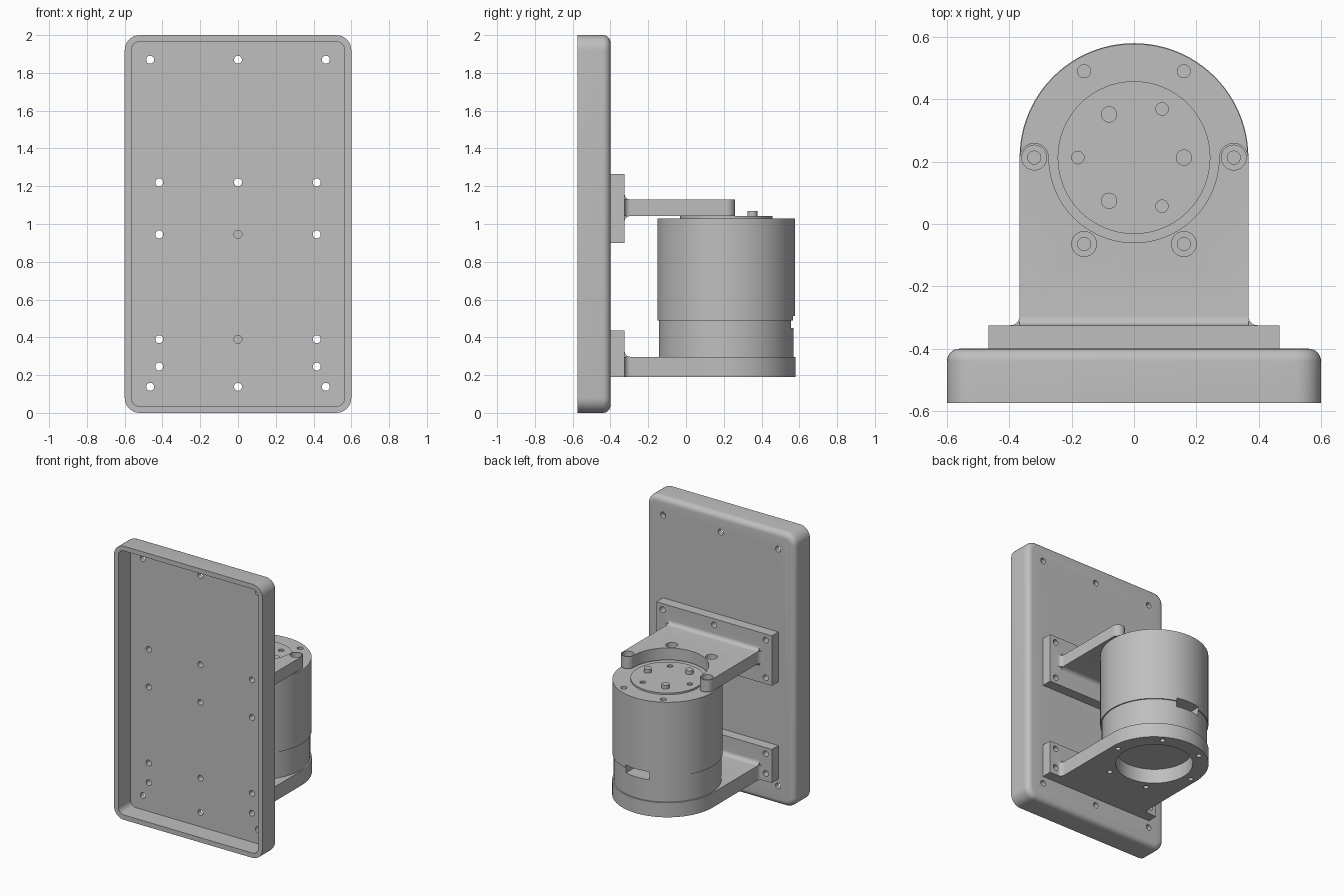
import bpy, bmesh
from math import sin, cos, radians, pi
from mathutils import Matrix

if "Cube" in bpy.data.objects:
    bpy.data.objects.remove(bpy.data.objects["Cube"])

grey = bpy.data.materials.new("plain grey")
grey.use_nodes = True
grey.diffuse_color = (0.52, 0.52, 0.52, 1)
grey.node_tree.nodes["Principled BSDF"].inputs["Base Color"].default_value = (0.52, 0.52, 0.52, 1)

AXIS_Y = 0.213      # motor axis position
ROOT = -0.325       # flange face where the bracket plates start
HALF = 0.367        # half width of the bracket plates
FILLET = 0.03
AXES = {"x": lambda a, b, c: (c, a, b),
        "y": lambda a, b, c: (a, c, b),
        "z": lambda a, b, c: (a, b, c)}


def arc(cx, cy, r, start, end, n=12):
    steps = [radians(start + (end - start) * i / n) for i in range(n + 1)]
    return [(cx + r * cos(t), cy + r * sin(t)) for t in steps]


def loft(name, rings, axis="z"):
    """Skin a list of (outline, offset) rings and cap both ends."""
    bm = bmesh.new()
    place = AXES[axis]
    loops = [[bm.verts.new(place(a, b, c)) for a, b in pts] for pts, c in rings]
    for low, high in zip(loops, loops[1:]):
        for i in range(len(low)):
            j = (i + 1) % len(low)
            bm.faces.new((low[i], low[j], high[j], high[i]))
    bm.faces.new(loops[0])
    bm.faces.new(loops[-1])
    bmesh.ops.recalc_face_normals(bm, faces=bm.faces)
    mesh = bpy.data.meshes.new(name)
    bm.to_mesh(mesh)
    bm.free()
    mesh.materials.append(grey)
    ob = bpy.data.objects.new(name, mesh)
    bpy.context.collection.objects.link(ob)
    return ob


def prism(name, pts, low, high, axis="z"):
    return loft(name, [(pts, low), (pts, high)], axis)


def disc(name, x, y, r, low, high, axis="z", n=24):
    return prism(name, arc(x, y, r, 0, 360 - 360 / n, n - 1), low, high, axis)


def box(name, x, y, z):
    return prism(name, [(x[0], y[0]), (x[1], y[0]), (x[1], y[1]), (x[0], y[1])], *z)


def combine(ob, others, operation):
    """Boolean each helper into the part, then discard the helper."""
    bpy.context.view_layer.objects.active = ob
    for other in others:
        mod = ob.modifiers.new("combine", "BOOLEAN")
        mod.operation, mod.solver, mod.object = operation, "EXACT", other
        bpy.ops.object.modifier_apply(modifier=mod.name)
        bpy.data.objects.remove(other)


def smooth(ob):
    bpy.ops.object.select_all(action="DESELECT")
    ob.select_set(True)
    bpy.context.view_layer.objects.active = ob
    bpy.ops.object.shade_smooth_by_angle(angle=radians(30))


def bolt_circle(r, radius, low, high, angles=range(0, 360, 60)):
    return [disc("hole", radius * cos(radians(a)), AXIS_Y + radius * sin(radians(a)), r, low, high)
            for a in angles]


def wall_holes(spots, low, high):
    return [disc("hole", x, z, 0.021, low, high, "y") for x, z in spots]


# Mounting hole positions
corner_spots = [(x, z) for z in (0.138, 1.87) for x in (-0.465, 0, 0.465)]
upper_spots = [(x, z) for z in (0.945, 1.22) for x in (-0.417, 0, 0.417)]
lower_spots = [(-0.417, 0.39), (0, 0.39), (0.417, 0.39), (-0.417, 0.245), (0.417, 0.245)]


# Back panel: shallow tray open at the front, rounded along its rear edge
def rounded(inset):
    r = 0.08 - inset
    pts = []
    for cx, cz, a in ((0.52, 1.92, 0), (-0.52, 1.92, 90), (-0.52, 0.08, 180), (0.52, 0.08, 270)):
        pts += arc(cx, cz, r, a, a + 90, 8)
    return pts


rear = [(rounded(0.04 * (1 - cos(t))), -0.44 + 0.04 * sin(t)) for t in [i * pi / 12 for i in range(7)]]
tray = [(rounded(0.035), -0.435), (rounded(0.035), -0.575), (rounded(0), -0.575)]
panel = loft("back_panel", tray + rear, "y")
combine(panel, wall_holes(corner_spots + upper_spots + lower_spots, -0.5, -0.35), "DIFFERENCE")
smooth(panel)


# Brackets: flange, plate with side fillets, and fillet strips on the faces
def bracket(name, half_end, plate_z, flange_z, strips):
    half = [(HALF + FILLET, ROOT - 0.03)]
    half += arc(HALF + FILLET, ROOT + FILLET, FILLET, 270, 180, 6) + half_end
    outline = half + [(-x, y) for x, y in reversed(half[:-1])]
    ob = prism(name, outline, *plate_z)
    extras = [box("flange", (-0.467, 0.467), (-0.4, ROOT), flange_z)]
    for z, s in strips:
        curve = arc(ROOT + FILLET, FILLET, FILLET, 270, 180, 6)
        shape = [(ROOT - 0.02, -0.02), (ROOT + FILLET, -0.02)] + curve + [(ROOT - 0.02, FILLET)]
        extras.append(prism("strip", [(y, z + s * h) for y, h in shape], -HALF, HALF, "x"))
    combine(ob, extras, "UNION")
    return ob


# Upper bracket: two arms ending in round bosses around the motor face
boss_end = arc(0.32, AXIS_Y, 0.047, 0, 180, 16) + arc(0, AXIS_Y, 0.273, 0, -90, 24)[1:]
upper = bracket("upper_bracket", boss_end, (1.042, 1.13), (0.9, 1.265), [(1.13, 1), (1.042, -1)])
screw_angles = (0, 180, 240, 300)
combine(upper, wall_holes(upper_spots, -0.45, -0.3)
        + bolt_circle(0.021, 0.32, 1.0, 1.2, screw_angles)
        + bolt_circle(0.04, 0.32, 1.08, 1.2, screw_angles), "DIFFERENCE")
smooth(upper)

# Lower bracket: full round cradle with a large opening below the motor
lower = bracket("lower_bracket", arc(0, AXIS_Y, HALF, 0, 90, 24), (0.19, 0.297), (0.19, 0.435), [(0.297, 1)])
combine(lower, wall_holes(lower_spots, -0.45, -0.3) + bolt_circle(0.018, 0.32, 0.1, 0.4)
        + [disc("opening", 0, AXIS_Y, 0.26, 0.1, 0.4, n=64)], "DIFFERENCE")
smooth(lower)

# Motor housing: slightly narrower base, cable slot at the back, screw holes on top
outer = arc(0, AXIS_Y, 0.365, 0, 355, 71)
base = arc(0, AXIS_Y, 0.357, 0, 355, 71)
motor = loft("motor_housing", [(base, 0.297), (base, 0.49), (outer, 0.49), (outer, 1.03)])
combine(motor, bolt_circle(0.021, 0.32, 0.95, 1.1)
        + [box("slot", (-0.095, 0.095), (0.45, 0.7), (0.45, 0.512))], "DIFFERENCE")
smooth(motor)

# Rotor face with three small holes, and three drive pins
rotor = disc("rotor_face", 0, AXIS_Y, 0.245, 1.03, 1.042, n=64)
combine(rotor, bolt_circle(0.02, 0.18, 1.0, 1.1, (60, 180, 300)), "DIFFERENCE")
smooth(rotor)
for i, pin in enumerate(bolt_circle(0.026, 0.16, 1.035, 1.07, (0, 120, 240))):
    pin.name = f"drive_pin_{i + 1}"
    smooth(pin)
